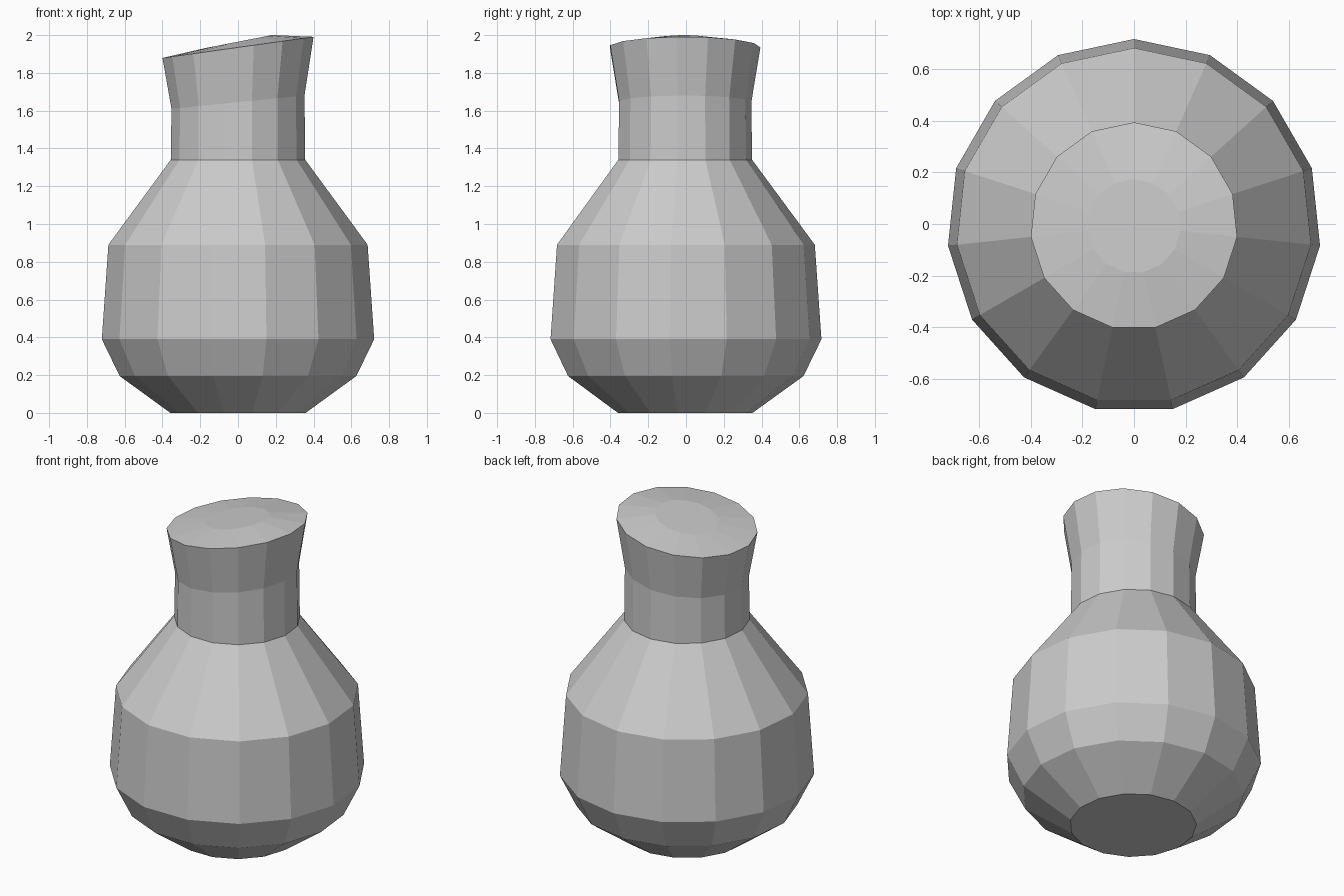
import bpy, bmesh
from math import sin, cos, tau

if "Cube" in bpy.data.objects:
    bpy.data.objects.remove(bpy.data.objects["Cube"])

SIDES = 15
Y_OFF = -0.008

# Profile rings from base to lid: radius, height at centre, tilt along x
RINGS = [
    (0.36, 0.0, 0.0),
    (0.63, 0.195, 0.0),
    (0.725, 0.39, 0.0),
    (0.69, 0.89, 0.0),
    (0.358, 1.34, 0.0),
    (0.354, 1.645, 0.1),
    (0.402, 1.935, 0.14),
    (0.182, 1.965, 0.195),
]


def ring(bm, radius, height, tilt):
    verts = []
    for i in range(SIDES):
        a = tau * i / SIDES
        x, y = -radius * sin(a), radius * cos(a) + Y_OFF
        verts.append(bm.verts.new((x, y, height + tilt * x)))
    return verts


# Faceted vessel with slanted, slightly domed top
bm = bmesh.new()
loops = [ring(bm, *r) for r in RINGS]
for lower, upper in zip(loops, loops[1:]):
    for i in range(SIDES):
        j = (i + 1) % SIDES
        bm.faces.new((lower[i], lower[j], upper[j], upper[i]))

# Closed base and top
bm.faces.new(loops[0][::-1])
bm.faces.new(loops[-1])
bmesh.ops.recalc_face_normals(bm, faces=bm.faces)

mesh = bpy.data.meshes.new("jug_body")
bm.to_mesh(mesh)
bm.free()
bpy.context.collection.objects.link(bpy.data.objects.new("jug_body", mesh))
